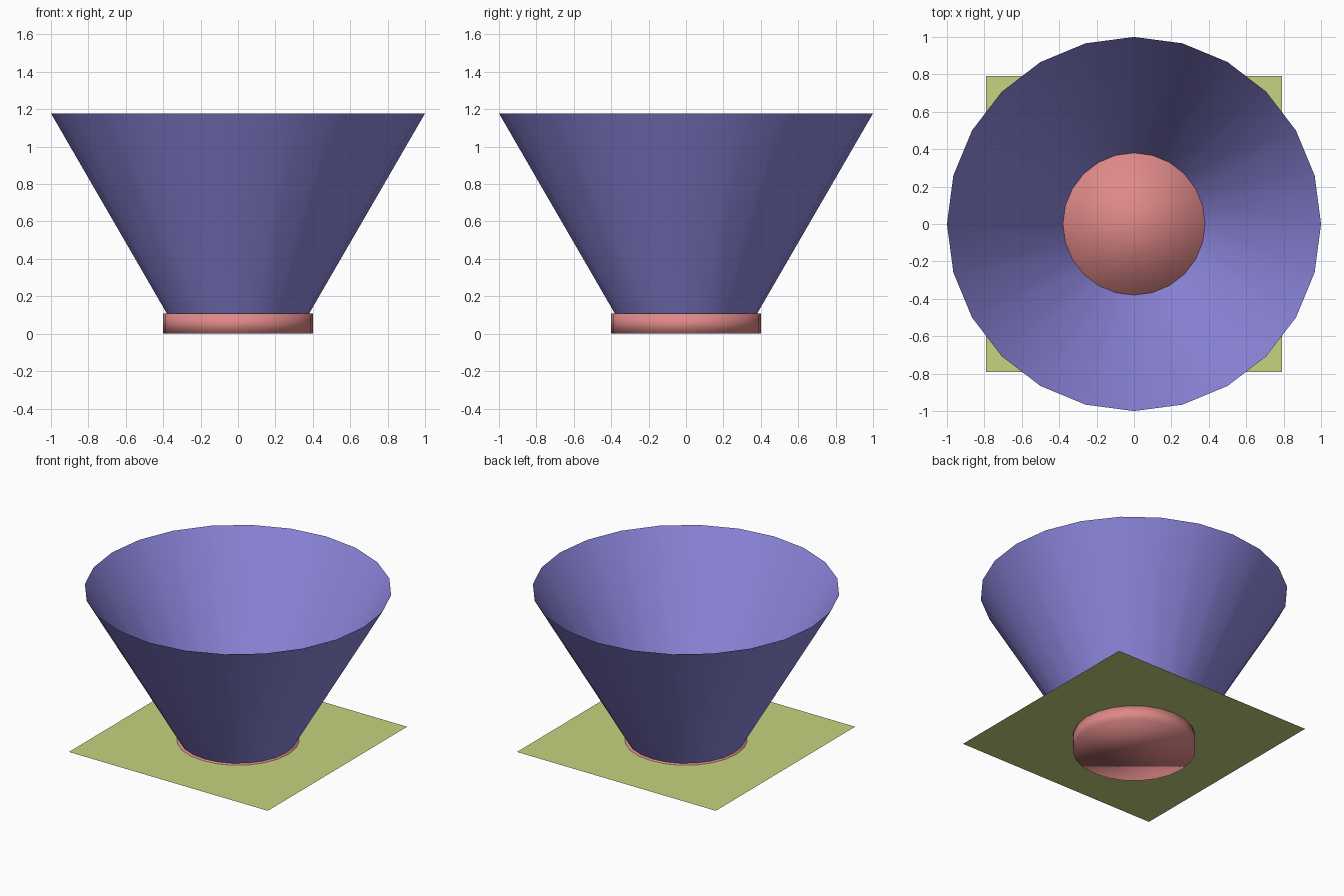
import bpy
from math import radians

if "Cube" in bpy.data.objects:
    bpy.data.objects.remove(bpy.data.objects["Cube"], do_unlink=True)

SIDES = 24
BASE_TOP = 0.107
RIM_TOP = 1.178


def linear(c):
    c /= 255
    return c / 12.92 if c <= 0.04045 else ((c + 0.055) / 1.055) ** 2.4


def material(name, rgb):
    colour = [linear(c) for c in rgb] + [1]
    mat = bpy.data.materials.new(name)
    mat.use_nodes = True
    mat.diffuse_color = colour
    mat.node_tree.nodes["Principled BSDF"].inputs["Base Color"].default_value = colour
    return mat


def finish(name, mat):
    obj = bpy.context.object
    obj.name = name
    obj.data.materials.append(mat)
    return obj


purple = material("soft purple", (142, 135, 222))
pink = material("dusty pink", (224, 137, 137))
green = material("pale olive green", (197, 212, 126))

# Round foot, smooth over its rim
bpy.ops.mesh.primitive_cylinder_add(vertices=SIDES, radius=0.4, depth=BASE_TOP,
                                    location=(0, 0, BASE_TOP / 2))
finish("round_foot", pink)
bpy.ops.object.shade_smooth()

# Thin square sheet just under the top of the foot
bpy.ops.mesh.primitive_plane_add(size=1.58, location=(0, 0, BASE_TOP - 0.004))
finish("square_sheet", green)

# Open flared funnel, a single-walled shell turned so a corner points along each axis
bpy.ops.mesh.primitive_cone_add(vertices=SIDES, radius1=0.38, radius2=1.0,
                                depth=RIM_TOP - BASE_TOP, end_fill_type='NOTHING',
                                location=(0, 0, (RIM_TOP + BASE_TOP) / 2))
finish("flared_funnel", purple)
bpy.ops.object.shade_smooth_by_angle(angle=radians(40))
